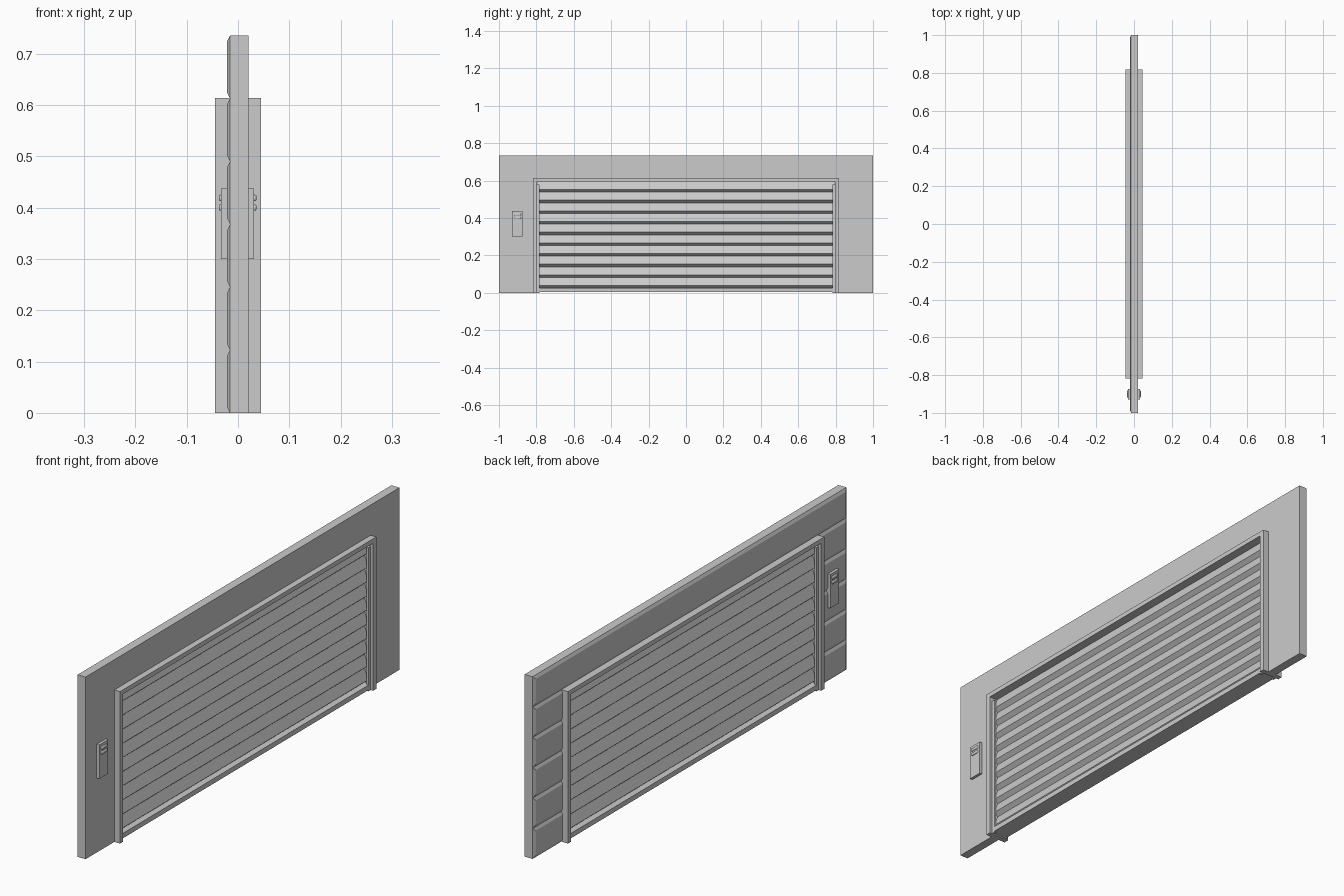
import bpy, bmesh
from mathutils import Vector

cube = bpy.data.objects.get("Cube")
if cube:
    bpy.data.objects.remove(cube, do_unlink=True)

grey = bpy.data.materials.new("light_grey")
grey.use_nodes = True
COLOUR = (0.6, 0.6, 0.6, 1)
grey.diffuse_color = COLOUR
for node in grey.node_tree.nodes:
    if node.type == 'BSDF_PRINCIPLED':
        node.inputs["Base Color"].default_value = COLOUR


def finish(name, bm):
    bmesh.ops.recalc_face_normals(bm, faces=bm.faces)
    mesh = bpy.data.meshes.new(name)
    bm.to_mesh(mesh)
    bm.free()
    mesh.materials.append(grey)
    obj = bpy.data.objects.new(name, mesh)
    bpy.context.collection.objects.link(obj)
    return obj


def prism(name, outline, sweep):
    """Extrude a closed outline of 3D points along a vector."""
    bm = bmesh.new()
    face = bm.faces.new([bm.verts.new(p) for p in outline])
    ext = bmesh.ops.extrude_face_region(bm, geom=[face])
    verts = [g for g in ext["geom"] if isinstance(g, bmesh.types.BMVert)]
    bmesh.ops.translate(bm, verts=verts, vec=Vector(sweep))
    return finish(name, bm)


def box(name, xs, ys, zs, bevel=0, segments=1):
    bm = bmesh.new()
    bmesh.ops.create_cube(bm, size=1)
    for v in bm.verts:
        v.co = [r[0] if c < 0 else r[1] for c, r in zip(v.co, (xs, ys, zs))]
    if bevel:
        bmesh.ops.bevel(bm, geom=bm.edges[:], offset=bevel, segments=segments,
                        profile=0.5, affect='EDGES')
    return finish(name, bm)


def arch(name, x0, x1, outer, top, inner, inner_top):
    """Upside-down U in the side plane, extruded across the thickness."""
    pts = [(-outer, 0), (-outer, top), (outer, top), (outer, 0),
           (inner, 0), (inner, inner_top), (-inner, inner_top), (-inner, 0)]
    return prism(name, [(x0, y, z) for y, z in pts], (x1 - x0, 0, 0))


# Wall and door frame
HEIGHT = 0.735
arch("wall", -0.0155, 0.02, 1.0, HEIGHT, 0.8, 0.6)
arch("door_frame", -0.045, 0.045, 0.817, 0.613, 0.797, 0.595)


# Cladding planks with chamfered edges on one side of the wall
def plank(name, y0, y1, z0, z1, chamfer=0.012):
    bm = bmesh.new()
    rings = []
    for x, d in ((-0.0155, 0), (-0.0215, chamfer)):
        rings.append([bm.verts.new((x, y, z)) for y, z in (
            (y0 + d, z0 + d), (y1 - d, z0 + d), (y1 - d, z1 - d), (y0 + d, z1 - d))])
    for ring in rings:
        bm.faces.new(ring)
    for i in range(4):
        j = (i + 1) % 4
        bm.faces.new((rings[0][i], rings[0][j], rings[1][j], rings[1][i]))
    return finish(name, bm)


ROWS = 6
row_h = HEIGHT / ROWS
for r in range(ROWS):
    z0, z1 = r * row_h, (r + 1) * row_h
    if r == ROWS - 1:
        plank("cladding_top", -1, 1, z0, z1)
    else:
        plank(f"cladding_right_{r}", -1, -0.8, z0, z1)
        plank(f"cladding_left_{r}", 0.8, 1, z0, z1)

# Slatted shutter, sawtooth on both faces
INNER, OUTER, PITCH = 0.008, 0.024, 0.057
half = []
for k in range(10):
    z = 0.025 + k * PITCH
    half += [(INNER, z), (OUTER, z + 0.014)]
half.append((INNER, 0.6))
section = half + [(-x, z) for x, z in reversed(half)]
prism("shutter_slats", [(x, -0.795, z) for x, z in section], (0, 1.59, 0))
box("shutter_bottom_bar", (-0.034, 0.034), (-0.797, 0.797), (0.005, 0.025))

# Guide rails beside the shutter
for side, s in (("left", 1), ("right", -1)):
    ys = sorted((s * 0.783, s * 0.8))
    for face, f in (("front", 1), ("rear", -1)):
        box(f"guide_rail_{side}_{face}", sorted((f * 0.026, f * 0.034)), ys, (0, 0.58))

# Switch boxes on both wall faces
for side, s, x in (("left", 1, 0.02), ("right", -1, 0.0215)):
    box(f"switch_box_{side}", sorted((s * (x - 0.008), s * (x + 0.0115))),
        (-0.929, -0.873), (0.3, 0.437))
    for i, z in enumerate((0.394, 0.413)):
        button = box(f"switch_button_{side}_{i}",
                     sorted((s * (x + 0.008), s * (x + 0.016))),
                     (-0.918, -0.882), (z, z + 0.012), 0.003, 2)
        for p in button.data.polygons:
            p.use_smooth = True
